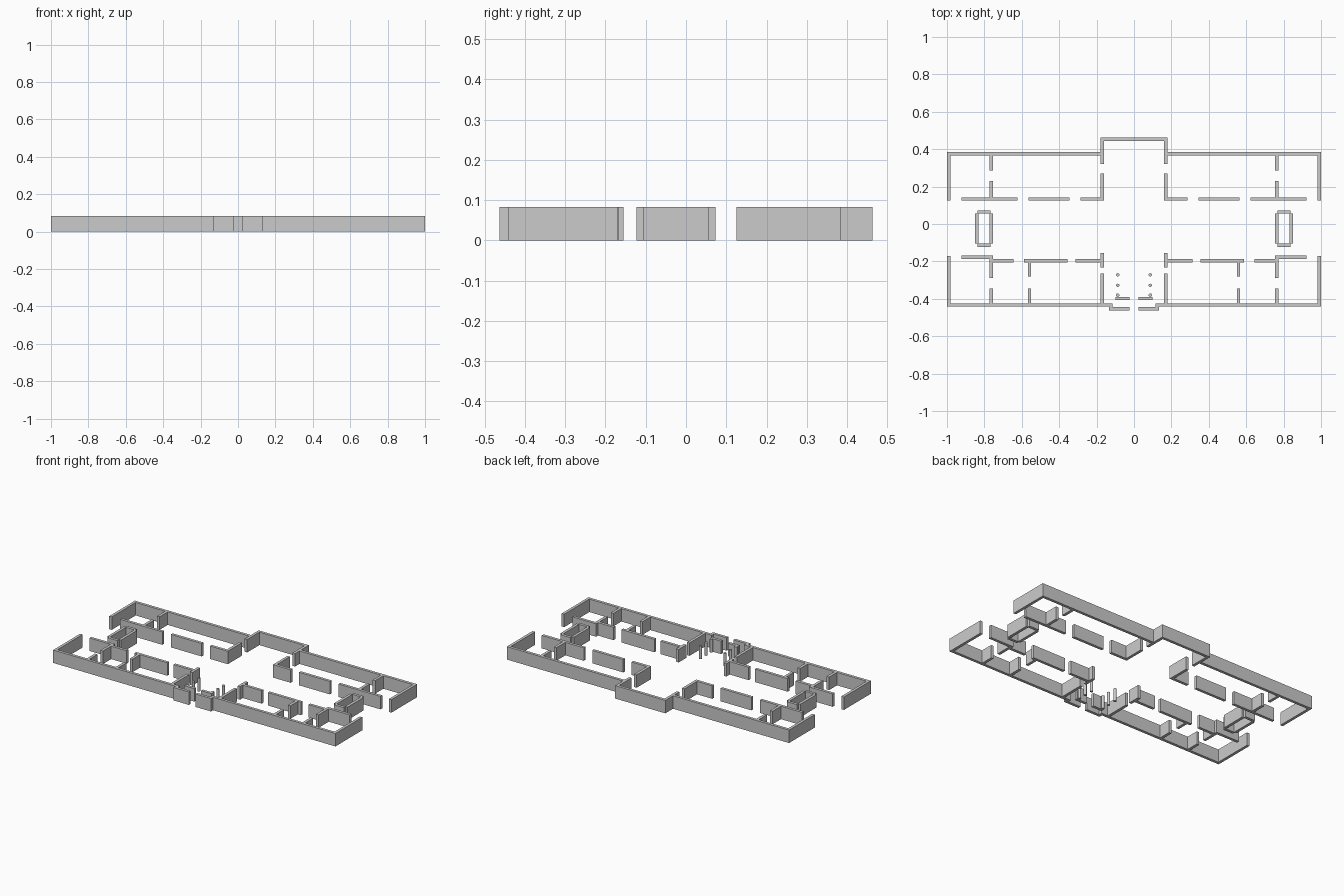
import bpy, bmesh
from mathutils import Vector

if "Cube" in bpy.data.objects:
    bpy.data.objects.remove(bpy.data.objects["Cube"])

H = 0.083   # wall height
T = 0.018   # wall thickness


def finish(name, bm):
    """Turn a left-half bmesh into an object mirrored across x = 0."""
    bmesh.ops.recalc_face_normals(bm, faces=bm.faces)
    me = bpy.data.meshes.new(name)
    bm.to_mesh(me)
    bm.free()
    ob = bpy.data.objects.new(name, me)
    bpy.context.collection.objects.link(ob)
    ob.modifiers.new("Mirror", 'MIRROR').merge_threshold = 0.0005
    return ob


def wall(name, *paths):
    """Extruded walls with mitred corners along centre-line paths."""
    bm = bmesh.new()
    for path in paths:
        pts = [Vector(p) for p in path]
        rings = []
        for i, p in enumerate(pts):
            dirs = []
            if i > 0:
                dirs.append((p - pts[i - 1]).normalized())
            if i < len(pts) - 1:
                dirs.append((pts[i + 1] - p).normalized())
            off = sum((Vector((-d.y, d.x)) for d in dirs), Vector((0, 0))) * T / 2
            a, b = p + off, p - off
            rings.append([bm.verts.new((q.x, q.y, z))
                          for q, z in ((a, 0), (b, 0), (b, H), (a, H))])
        for r, s in zip(rings, rings[1:]):
            for k in range(4):
                n = (k + 1) % 4
                bm.faces.new((r[k], r[n], s[n], s[k]))
        # end caps, left open on the mirror plane
        for ring, p in ((rings[0], pts[0]), (rings[-1], pts[-1])):
            if abs(p.x) > 1e-4:
                bm.faces.new(ring)
    return finish(name, bm)


def along_x(y, *spans):
    return [[(a, y), (b, y)] for a, b in spans]


def along_y(x, *spans):
    return [[(x, a), (x, b)] for a, b in spans]


# outer walls with rear bay and front entrance
wall("rear_outer_wall", [(-.991, .125), (-.991, .376), (-.169, .376),
                         (-.169, .454), (0, .454)])
wall("front_outer_wall", [(-.991, -.170), (-.991, -.433), (-.124, -.433),
                          (-.124, -.454), (-.024, -.454)])

# rear corridor wall and partitions
wall("rear_corridor_wall", *along_x(.134, (-.922, -.624), (-.564, -.345)),
     [(-.169, .270), (-.169, .134), (-.286, .134)])
wall("rear_bay_stub", *along_y(-.169, (.367, .322)))
wall("rear_partition", *along_y(-.764, (.367, .285), (.230, .143)))

# service shafts at both ends
wall("shaft_sides", *along_y(-.841, (-.105, .056)), *along_y(-.764, (-.105, .056)))
wall("shaft_ends", *along_x(.064, (-.838, -.767)), *along_x(-.114, (-.838, -.767)))

# front corridor wall and partitions
wall("front_end_wall", [(-.922, -.177), (-.764, -.177), (-.764, -.288)])
wall("front_corridor_wall", *along_x(-.197, (-.755, -.645), (-.589, -.356),
                                     (-.312, -.178)))
wall("front_partitions", *along_y(-.764, (-.344, -.424)),
     *along_y(-.559, (-.206, -.281), (-.344, -.424)))

# entrance hall
wall("hall_side_wall", *along_y(-.169, (-.155, -.233), (-.264, -.424)))
wall("hall_inner_wall", *along_x(-.398, (-.098, -.024)))

# round columns
bm = bmesh.new()
for y in (-.272, -.328, -.380):
    made = bmesh.ops.create_cone(bm, cap_ends=True, segments=16,
                                 radius1=.009, radius2=.009, depth=H)
    bmesh.ops.translate(bm, verts=made["verts"], vec=(-.087, y, H / 2))
columns = finish("hall_columns", bm)
bpy.context.view_layer.objects.active = columns
columns.select_set(True)
bpy.ops.object.shade_smooth_by_angle()
